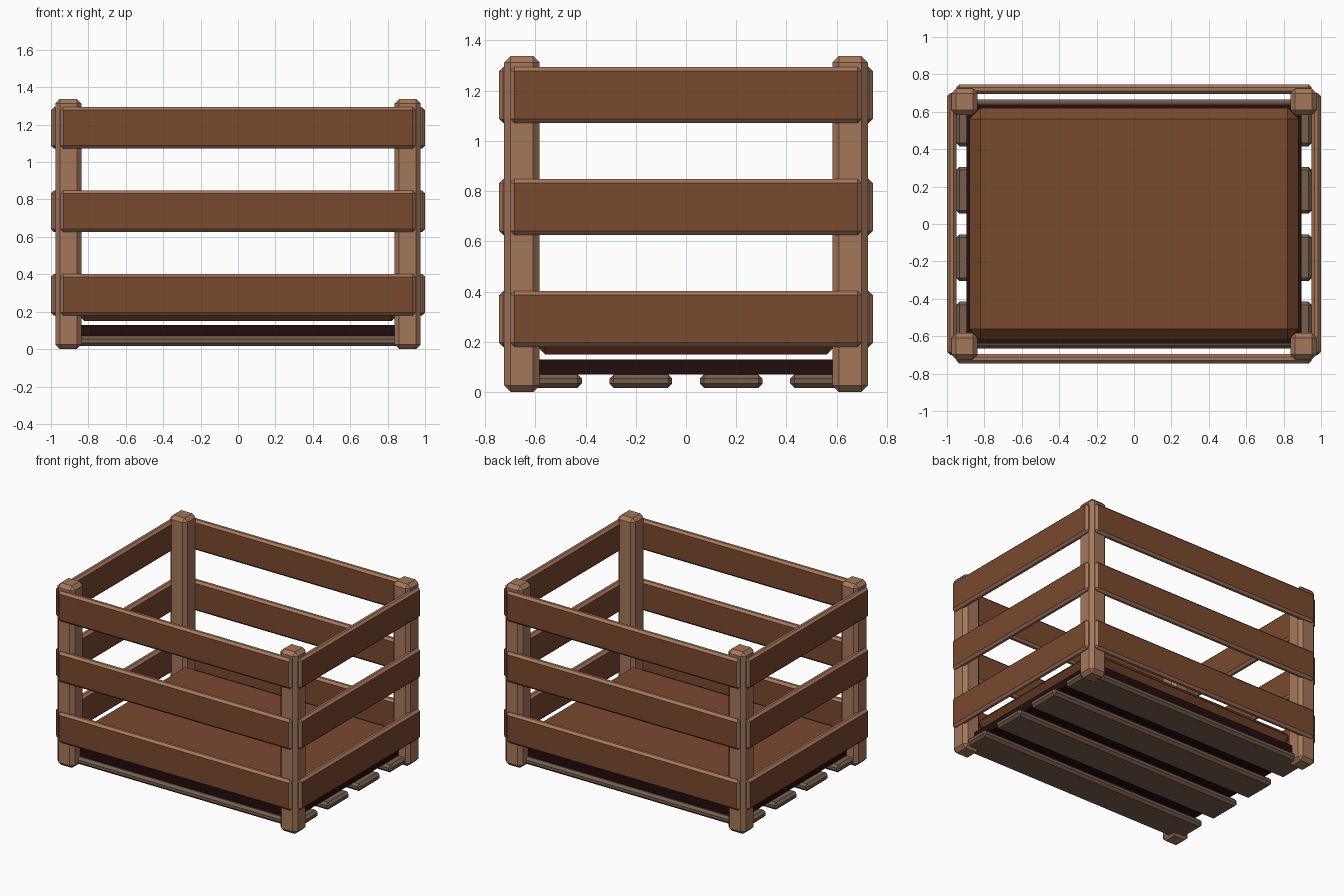
import bpy, bmesh

if "Cube" in bpy.data.objects:
    bpy.data.objects.remove(bpy.data.objects["Cube"])


def material(name, rgb):
    m = bpy.data.materials.new(name)
    m.diffuse_color = (*rgb, 1.0)
    m.use_nodes = True
    m.node_tree.nodes["Principled BSDF"].inputs["Base Color"].default_value = m.diffuse_color
    return m


BROWN = material("brown wood", (0.195, 0.067, 0.028))
LIGHT = material("light wood", (0.376, 0.184, 0.105))
GREY = material("grey wood", (0.181, 0.114, 0.076))
DARK = material("dark wood", (0.016, 0.004, 0.004))


def box(name, centre, size, bevel, mat, face_mat=None, face_axis=0):
    """Chamfered box; broad faces along face_axis can take a second material."""
    bm = bmesh.new()
    bmesh.ops.create_cube(bm, size=1.0)
    bmesh.ops.scale(bm, vec=size, verts=bm.verts)
    if bevel:
        bmesh.ops.bevel(bm, geom=bm.edges[:], offset=bevel, segments=1,
                        profile=0.5, affect='EDGES')
    bm.normal_update()
    if face_mat:
        for f in bm.faces:
            if abs(f.normal[face_axis]) > 0.99:
                f.material_index = 1
    me = bpy.data.meshes.new(name)
    bm.to_mesh(me)
    bm.free()
    me.materials.append(mat)
    if face_mat:
        me.materials.append(face_mat)
    ob = bpy.data.objects.new(name, me)
    ob.location = centre
    bpy.context.collection.objects.link(ob)
    return ob


# Corner posts
for sx, lr in ((-1, "left"), (1, "right")):
    for sy, fb in ((-1, "front"), (1, "back")):
        box(f"{fb}_{lr}_post", (sx * 0.907, sy * 0.654, 0.669),
            (0.14, 0.14, 1.338), 0.025, LIGHT)

# Wall slats: brown broad faces, light edges
for i, z in enumerate((0.291, 0.737, 1.183), 1):
    for s, side in ((-1, "front"), (1, "back")):
        box(f"{side}_slat_{i}", (0, s * 0.72, z), (1.90, 0.05, 0.222),
            0.016, LIGHT, BROWN, 1)
    for s, side in ((-1, "left"), (1, "right")):
        box(f"{side}_slat_{i}", (s * 0.975, 0, z), (0.05, 1.40, 0.222),
            0.016, LIGHT, BROWN, 0)

# Inner floor and the dark board under it
box("floor_panel", (0, 0, 0.21), (1.76, 1.24, 0.12), 0.059, BROWN)
box("under_board", (0, 0, 0.1), (1.79, 1.28, 0.06), 0, DARK)

# Base slats running left to right
for i in range(4):
    box(f"base_slat_{i + 1}", (0, -0.54 + i * 0.36, 0.043),
        (1.90, 0.25, 0.054), 0.017, GREY)
